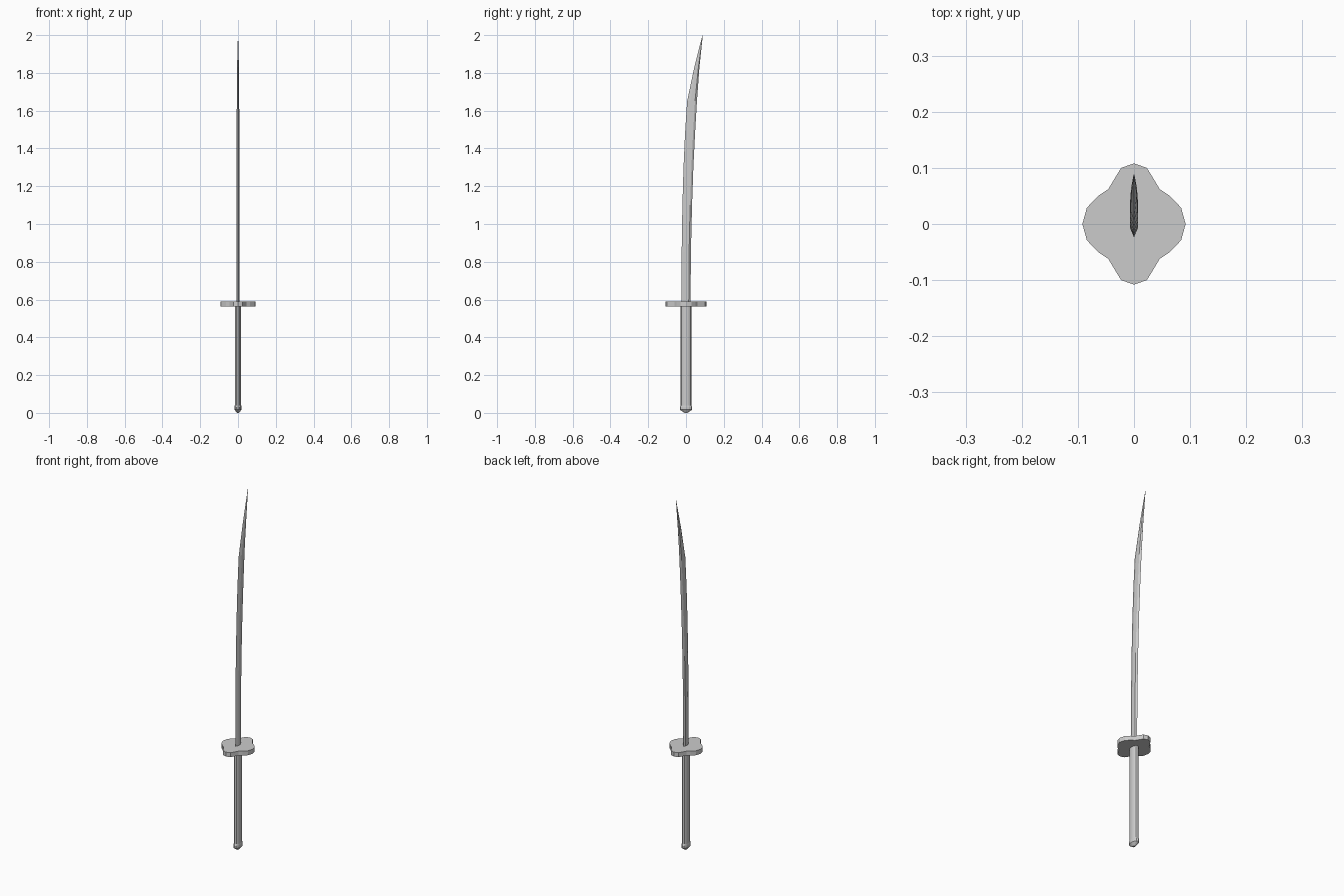
import bpy
import math

if "Cube" in bpy.data.objects:
    bpy.data.objects.remove(bpy.data.objects["Cube"])


def loft(name, rings):
    """Skin a list of equal-length vertex rings, listed bottom to top, with flat faces."""
    n = len(rings[0])
    verts = [v for ring in rings for v in ring]
    faces = [(k * n + i, k * n + (i + 1) % n, (k + 1) * n + (i + 1) % n, (k + 1) * n + i)
             for k in range(len(rings) - 1) for i in range(n)]
    faces.append(tuple(reversed(range(n))))
    faces.append(tuple(range(len(verts) - n, len(verts))))
    mesh = bpy.data.meshes.new(name)
    mesh.from_pydata(verts, [], faces)
    mesh.validate()
    obj = bpy.data.objects.new(name, mesh)
    bpy.context.collection.objects.link(obj)
    return obj


def oval(rx, ry, z, sides=12):
    return [(rx * math.cos(math.tau * i / sides), ry * math.sin(math.tau * i / sides), z)
            for i in range(sides)]


# Handle: slim oval grip
loft("handle", [oval(0.017, 0.029, z) for z in (0.03, 0.57)])

# Pommel: slightly wider cap tapering to the bottom
loft("pommel", [oval(0.006, 0.008, 0.0), oval(0.018, 0.033, 0.017),
                oval(0.018, 0.033, 0.032), oval(0.017, 0.029, 0.04)])

# Guard: four-lobed plate mirrored from one quarter outline
quarter = [(0.092, 0), (0.084, 0.029), (0.064, 0.05), (0.046, 0.062), (0.023, 0.1), (0, 0.108)]
half = quarter + [(-x, y) for x, y in reversed(quarter[:-1])]
outline = half + [(x, -y) for x, y in reversed(half[1:-1])]
loft("guard", [[(x, y, z) for x, y in outline] for z in (0.564, 0.589)])

# Blade: curved six-sided section given as (height, cutting edge y, spine y, half thickness)
stations = [(0.575, -0.024, 0.024, 0.007), (0.85, -0.023, 0.026, 0.007),
            (1.1, -0.019, 0.032, 0.007), (1.3, -0.013, 0.039, 0.007),
            (1.48, -0.005, 0.048, 0.007), (1.65, 0.006, 0.058, 0.0065),
            (1.83, 0.044, 0.071, 0.005), (2.0, 0.087, 0.089, 0.0005)]
blade = []
for z, edge, spine, t in stations:
    w = spine - edge
    a, b = edge + 0.34 * w, spine - 0.2 * w
    blade.append([(0, edge, z), (t, a, z), (t, b, z), (0, spine, z), (-t, b, z), (-t, a, z)])
loft("blade", blade)
